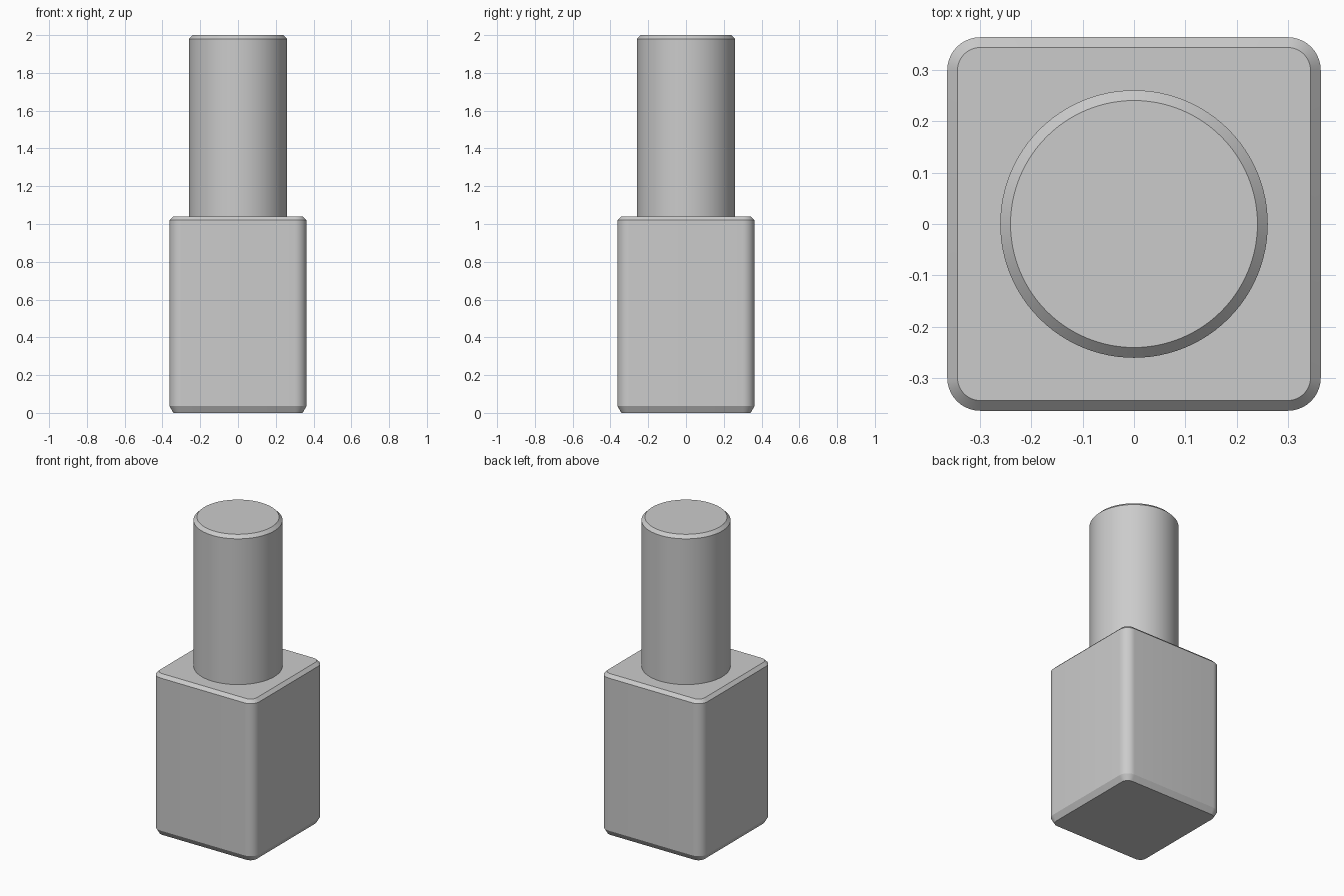
import bpy, bmesh, math

if "Cube" in bpy.data.objects:
    bpy.data.objects.remove(bpy.data.objects["Cube"])


def rounded_square(half, radius, z, steps=10):
    """Ring of points around a square with rounded corners."""
    pts = []
    c = half - radius
    for k in range(4):
        cx = c if k in (0, 3) else -c
        cy = c if k in (0, 1) else -c
        for i in range(steps + 1):
            a = math.pi / 2 * (k + i / steps)
            pts.append((cx + radius * math.cos(a), cy + radius * math.sin(a), z))
    return pts


def circle(radius, z, sides=96):
    return [(radius * math.cos(2 * math.pi * i / sides),
             radius * math.sin(2 * math.pi * i / sides), z) for i in range(sides)]


def loft(name, rings):
    """Closed solid skinned through a stack of equal-sized rings."""
    bm = bmesh.new()
    loops = [[bm.verts.new(p) for p in ring] for ring in rings]
    n = len(loops[0])
    for low, high in zip(loops, loops[1:]):
        for i in range(n):
            j = (i + 1) % n
            bm.faces.new((low[i], low[j], high[j], high[i]))
    bm.faces.new(loops[0][::-1])
    bm.faces.new(loops[-1])
    mesh = bpy.data.meshes.new(name)
    bm.to_mesh(mesh)
    bm.free()
    obj = bpy.data.objects.new(name, mesh)
    bpy.context.collection.objects.link(obj)
    bpy.ops.object.select_all(action='DESELECT')
    obj.select_set(True)
    bpy.context.view_layer.objects.active = obj
    bpy.ops.object.shade_smooth_by_angle(angle=math.radians(25))
    return obj


# Square bottle with rounded corners and chamfered ends
loft("bottle_body", [
    rounded_square(0.342, 0.043, 0.0),
    rounded_square(0.363, 0.064, 0.036),
    rounded_square(0.363, 0.064, 1.02),
    rounded_square(0.343, 0.044, 1.04),
])

# Round cap with a chamfered top edge
loft("bottle_cap", [
    circle(0.26, 1.04),
    circle(0.26, 1.98),
    circle(0.24, 2.0),
])
